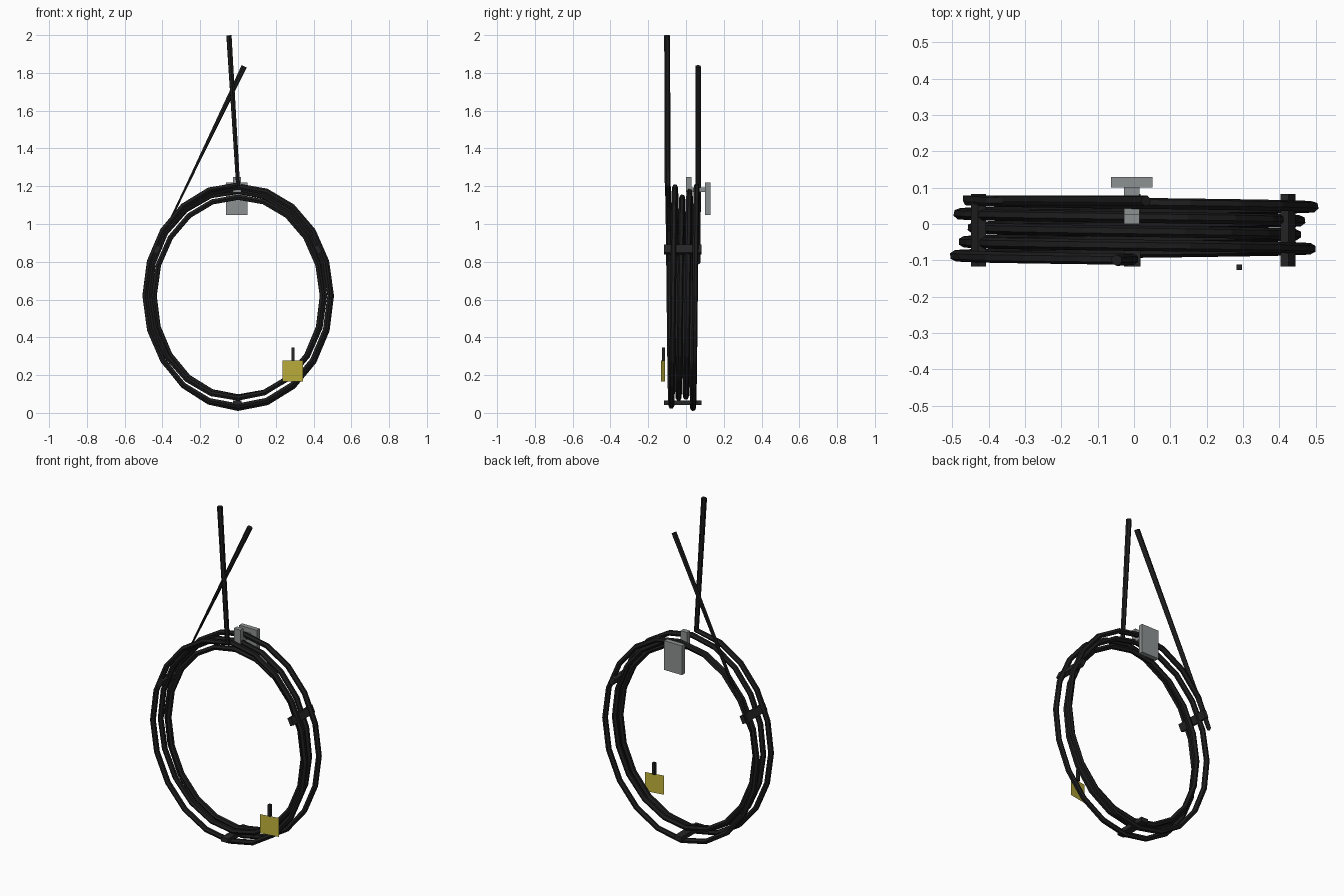
import bpy
import math
from mathutils import Matrix, Vector

if "Cube" in bpy.data.objects:
    bpy.data.objects.remove(bpy.data.objects["Cube"])


def material(name, rgb):
    m = bpy.data.materials.new(name)
    m.diffuse_color = (*rgb, 1)
    m.use_nodes = True
    m.node_tree.nodes["Principled BSDF"].inputs["Base Color"].default_value = m.diffuse_color
    return m


RUBBER = material("black_rubber", (0.012, 0.012, 0.012))
STRAP = material("dark_strap", (0.018, 0.018, 0.018))
STEEL = material("grey_steel", (0.27, 0.285, 0.285))
YELLOW = material("yellow_card", (0.52, 0.44, 0.045))


def mesh_object(name, verts, faces, mat):
    me = bpy.data.meshes.new(name)
    me.from_pydata(verts, [], faces)
    me.materials.append(mat)
    ob = bpy.data.objects.new(name, me)
    bpy.context.collection.objects.link(ob)
    return ob


def box(name, centre, size, mat, rot_y=0.0):
    turn = Matrix.Rotation(rot_y, 3, 'Y')
    verts = [Vector(centre) + turn @ Vector((sx * size[0] / 2, sy * size[1] / 2, sz * size[2] / 2))
             for sx in (-1, 1) for sy in (-1, 1) for sz in (-1, 1)]
    faces = [(0, 1, 3, 2), (4, 6, 7, 5), (0, 4, 5, 1), (2, 3, 7, 6), (0, 2, 6, 4), (1, 5, 7, 3)]
    return mesh_object(name, verts, faces, mat)


# Coiled cable: loose oval turns, radius given every half turn
RADII = [0.495, 0.49, 0.483, 0.455, 0.438, 0.45, 0.465, 0.5, 0.487, 0.492]
STEPS = 20
CENTRE_Z = 0.62


def coil_point(i):
    t = i / STEPS
    k = min(int(t * 2), len(RADII) - 2)
    r = RADII[k] + (RADII[k + 1] - RADII[k]) * (t * 2 - k)
    a = 2 * math.pi * t
    return (-r * math.sin(a), -0.097 + 0.0385 * t, CENTRE_Z + r / 0.84 * math.cos(a))


path = [(-0.048, -0.1, 1.999)]                       # front loose end
path += [coil_point(i) for i in range(4 * STEPS + 5)]
path += [(0.033, 0.064, 1.835)]                      # rear loose end

curve = bpy.data.curves.new("coiled_cable", 'CURVE')
curve.dimensions = '3D'
curve.bevel_depth = 0.0155
curve.bevel_resolution = 1
curve.use_fill_caps = True
spline = curve.splines.new('POLY')
spline.points.add(len(path) - 1)
for p, co in zip(spline.points, path):
    p.co = (*co, 1)
spline.use_smooth = False
curve.materials.append(RUBBER)
cable = bpy.data.objects.new("coiled_cable", curve)
bpy.context.collection.objects.link(cable)
bpy.context.view_layer.objects.active = cable
cable.select_set(True)
bpy.ops.object.convert(target='MESH')

# Ties holding the turns together
for name, x, z, tilt in (("left_tie", -0.428, 0.865, 25), ("right_tie", 0.424, 0.865, -25),
                         ("bottom_tie", -0.005, 0.054, 90)):
    box(name, (x, -0.017, z), (0.025, 0.2, 0.045), STRAP, math.radians(tilt))

# Wall hook
box("hook_plate", (-0.006, 0.115, 1.134), (0.115, 0.028, 0.172), STEEL)
box("hook_arm", (-0.006, 0.06, 1.181), (0.042, 0.09, 0.022), STEEL)
box("hook_tip", (-0.006, 0.014, 1.21), (0.042, 0.028, 0.08), STEEL)

# Thin tag, turned slightly to the right, with its strap
w = Vector((math.cos(math.radians(10)), math.sin(math.radians(10)), 0)) * 0.056
c = Vector((0.29, -0.122, 0))
mesh_object("tag", [c - w + Vector((0, 0, 0.165)), c + w + Vector((0, 0, 0.165)),
                    c + w + Vector((0, 0, 0.277)), c - w + Vector((0, 0, 0.277))],
            [(0, 1, 2, 3)], YELLOW)
box("tag_strap", (0.29, -0.119, 0.31), (0.016, 0.016, 0.07), STRAP)
